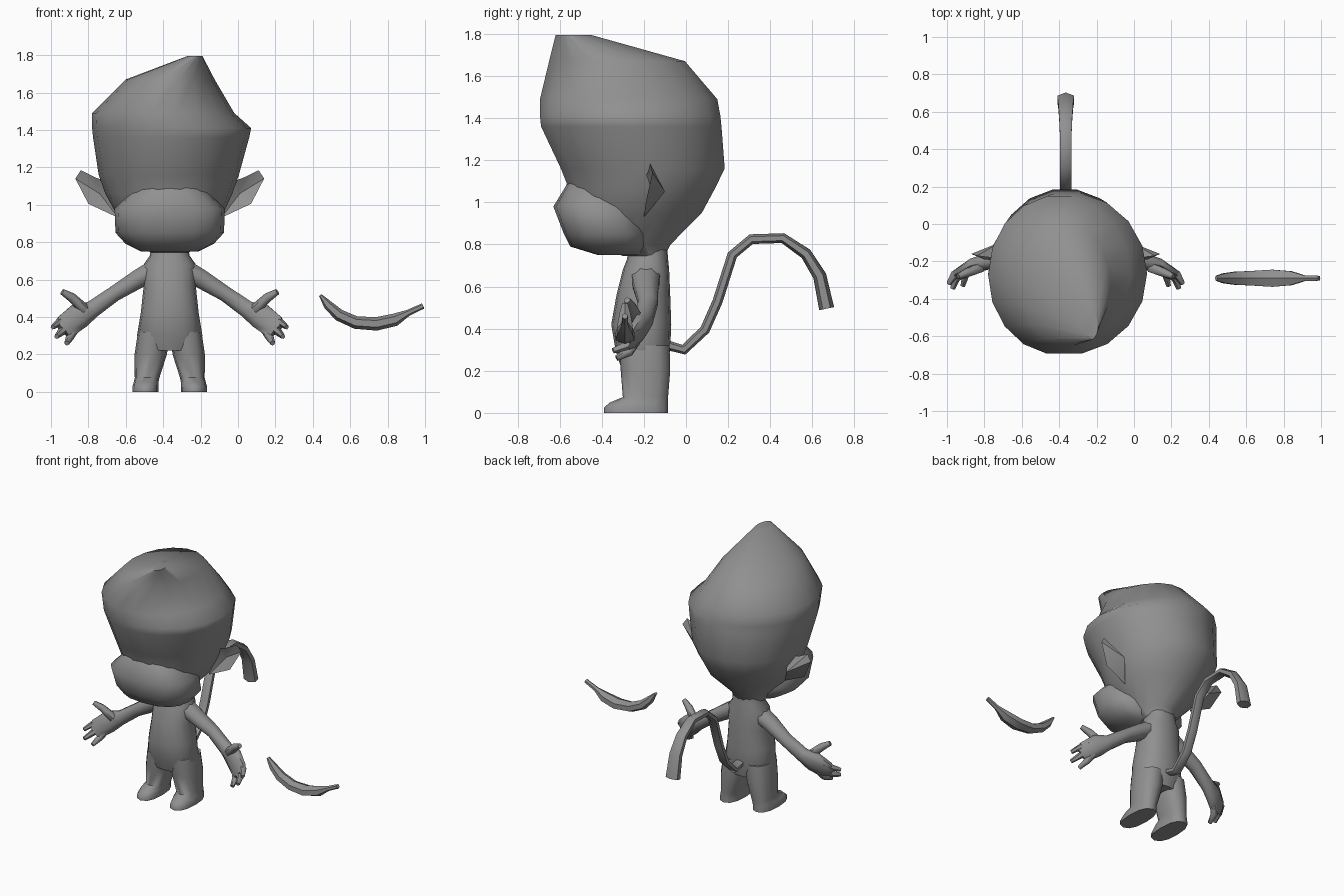
import bpy, bmesh, math
from mathutils import Vector

CX = -0.365  # symmetry plane of the figure
grey = bpy.data.materials.new("plain grey")
grey.diffuse_color = (0.28, 0.28, 0.28, 1)


def build(name, verts, faces, angle=60):
    bm = bmesh.new()
    vs = [bm.verts.new(v) for v in verts]
    for f in faces:
        bm.faces.new([vs[i] for i in f])
    bmesh.ops.recalc_face_normals(bm, faces=bm.faces)
    me = bpy.data.meshes.new(name)
    bm.to_mesh(me)
    bm.free()
    me.materials.append(grey)
    ob = bpy.data.objects.new(name, me)
    bpy.context.collection.objects.link(ob)
    bpy.ops.object.select_all(action='DESELECT')
    ob.select_set(True)
    bpy.context.view_layer.objects.active = ob
    bpy.ops.object.shade_smooth_by_angle(angle=math.radians(angle))
    return ob


def skin(name, rings, angle=60):
    """Bridge equal rings of points and cap both ends."""
    n, m = len(rings[0]), len(rings)
    faces = [(r * n + i, r * n + (i + 1) % n, (r + 1) * n + (i + 1) % n, (r + 1) * n + i)
             for r in range(m - 1) for i in range(n)]
    faces += [tuple(range(n)), tuple(range((m - 1) * n, m * n))]
    return build(name, [p for r in rings for p in r], faces, angle)


def stack(name, levels, n=16, power=2.0, flip=False):
    """Loft rounded sections given as (z, x min, x max, y min, y max)."""
    rings = []
    for z, x0, x1, y0, y1 in levels:
        ring = []
        for i in range(n):
            a = 2 * math.pi * i / n
            c, s = math.cos(a), math.sin(a)
            c = math.copysign(abs(c) ** (2 / power), c)
            s = math.copysign(abs(s) ** (2 / power), s)
            x = (x0 + x1) / 2 + c * (x1 - x0) / 2
            ring.append((2 * CX - x if flip else x, (y0 + y1) / 2 + s * (y1 - y0) / 2, z))
        rings.append(ring)
    return skin(name, rings)


def tube(name, path, side, n=8, flip=False, angle=60):
    """Sweep an ellipse along (x, y, z, radius along side, other radius)."""
    pts = [Vector(p[:3]) for p in path]
    rings = []
    for k, p in enumerate(path):
        t = (pts[min(k + 1, len(pts) - 1)] - pts[max(k - 1, 0)]).normalized()
        u = Vector(side)
        u = (u - t * u.dot(t)).normalized()
        w = t.cross(u)
        ring = []
        for i in range(n):
            a = 2 * math.pi * (i + 0.5) / n
            q = pts[k] + u * p[3] * math.cos(a) + w * p[4] * math.sin(a)
            if flip:
                q.x = 2 * CX - q.x
            ring.append(q)
        rings.append(ring)
    return skin(name, rings, angle)


# Head with a lopsided quiff
stack("head", [
    (0.745, -0.47, -0.26, -0.30, -0.10), (0.80, -0.51, -0.22, -0.45, -0.07),
    (0.95, -0.65, -0.08, -0.54, 0.08), (1.06, -0.71, -0.03, -0.56, 0.14),
    (1.16, -0.745, 0.005, -0.60, 0.19), (1.36, -0.775, 0.06, -0.695, 0.175),
    (1.41, -0.78, 0.07, -0.70, 0.17), (1.49, -0.78, -0.02, -0.70, 0.155),
    (1.67, -0.60, -0.125, -0.655, 0.0), (1.795, -0.27, -0.19, -0.62, -0.45)], n=18)

# Muzzle
stack("muzzle", [
    (0.75, -0.52, -0.21, -0.42, -0.20), (0.79, -0.60, -0.13, -0.55, -0.18),
    (0.85, -0.655, -0.075, -0.58, -0.17), (0.98, -0.66, -0.07, -0.63, -0.20),
    (1.07, -0.57, -0.16, -0.575, -0.25), (1.14, -0.50, -0.23, -0.54, -0.30)], power=2.5)

# Torso
stack("torso", [
    (0.80, CX - 0.10, CX + 0.10, -0.27, -0.09), (0.73, CX - 0.105, CX + 0.105, -0.28, -0.085),
    (0.68, CX - 0.14, CX + 0.14, -0.30, -0.08), (0.56, CX - 0.14, CX + 0.14, -0.33, -0.075),
    (0.42, CX - 0.155, CX + 0.155, -0.355, -0.07), (0.30, CX - 0.175, CX + 0.175, -0.335, -0.075),
    (0.22, CX - 0.13, CX + 0.13, -0.31, -0.09)], power=2.3)

RIM = [(-0.87, -0.16, 1.14), (-0.84, -0.17, 1.185), (-0.76, -0.18, 1.145),
       (-0.66, -0.20, 1.11), (-0.64, -0.20, 0.93), (-0.80, -0.19, 1.005)]

for label, flip in (("left", False), ("right", True)):
    # Leg and foot
    stack(label + "_leg", [
        (0.0, -0.565, -0.425, -0.39, -0.085), (0.025, -0.565, -0.425, -0.39, -0.085),
        (0.05, -0.558, -0.425, -0.36, -0.085), (0.075, -0.552, -0.42, -0.30, -0.085),
        (0.20, -0.553, -0.38, -0.31, -0.075), (0.32, -0.535, -0.365, -0.32, -0.078)],
        n=12, power=2.4, flip=flip)

    # Arm and palm
    tube(label + "_arm", [
        (-0.44, -0.19, 0.655, 0.075, 0.06), (-0.53, -0.19, 0.605, 0.065, 0.055),
        (-0.66, -0.18, 0.525, 0.05, 0.045), (-0.78, -0.20, 0.44, 0.045, 0.05),
        (-0.85, -0.22, 0.405, 0.04, 0.075), (-0.92, -0.26, 0.35, 0.03, 0.07),
        (-0.94, -0.28, 0.33, 0.02, 0.05)], (0, 1, 0), flip=flip)

    # Thumb and fingers
    digits = {
        "thumb": [(-0.82, -0.23, 0.44, 0.03, 0.03), (-0.89, -0.26, 0.505, 0.025, 0.025),
                  (-0.94, -0.28, 0.535, 0.016, 0.016)],
        "upper_finger": [(-0.91, -0.24, 0.39, 0.025, 0.022), (-0.96, -0.27, 0.37, 0.022, 0.02),
                         (-0.99, -0.32, 0.345, 0.014, 0.013)],
        "middle_finger": [(-0.91, -0.26, 0.35, 0.025, 0.024), (-0.95, -0.29, 0.315, 0.022, 0.02),
                          (-0.97, -0.345, 0.295, 0.014, 0.013)],
        "lower_finger": [(-0.87, -0.24, 0.34, 0.025, 0.024), (-0.90, -0.27, 0.29, 0.022, 0.022),
                         (-0.915, -0.33, 0.26, 0.014, 0.014)]}
    for part, path in digits.items():
        tube(label + "_" + part, path, (0, 1, 0), 6, flip)

    # Ear: rim with a dished front and a pointed back
    ear = RIM + [(-0.74, -0.145, 1.06), (-0.72, -0.10, 1.05)]
    if flip:
        ear = [(2 * CX - x, y, z) for x, y, z in ear]
    faces = [(i, (i + 1) % 6, c) for i in range(6) for c in (6, 7)]
    build(label + "_ear", ear, faces, 35)

# Tail
tail = [(-0.12, 0.33), (-0.01, 0.30), (0.09, 0.395), (0.15, 0.53), (0.22, 0.75),
        (0.31, 0.825), (0.46, 0.83), (0.57, 0.755), (0.635, 0.65), (0.668, 0.495)]
tube("tail", [(CX, y, z, 0.035 + 0.017 * max(0, i - 6) / 3, 0.024 + 0.012 * max(0, i - 6) / 3)
              for i, (y, z) in enumerate(tail)], (1, 0, 0), 6)

# Banana
tube("banana", [
    (0.44, -0.29, 0.517, 0.015, 0.008), (0.48, -0.29, 0.465, 0.03, 0.025),
    (0.54, -0.29, 0.41, 0.04, 0.032), (0.63, -0.29, 0.37, 0.045, 0.034),
    (0.74, -0.29, 0.363, 0.053, 0.036), (0.84, -0.29, 0.385, 0.043, 0.034),
    (0.91, -0.29, 0.422, 0.018, 0.017), (0.99, -0.29, 0.459, 0.015, 0.015)],
    (0, 1, 0), 6, angle=40)
